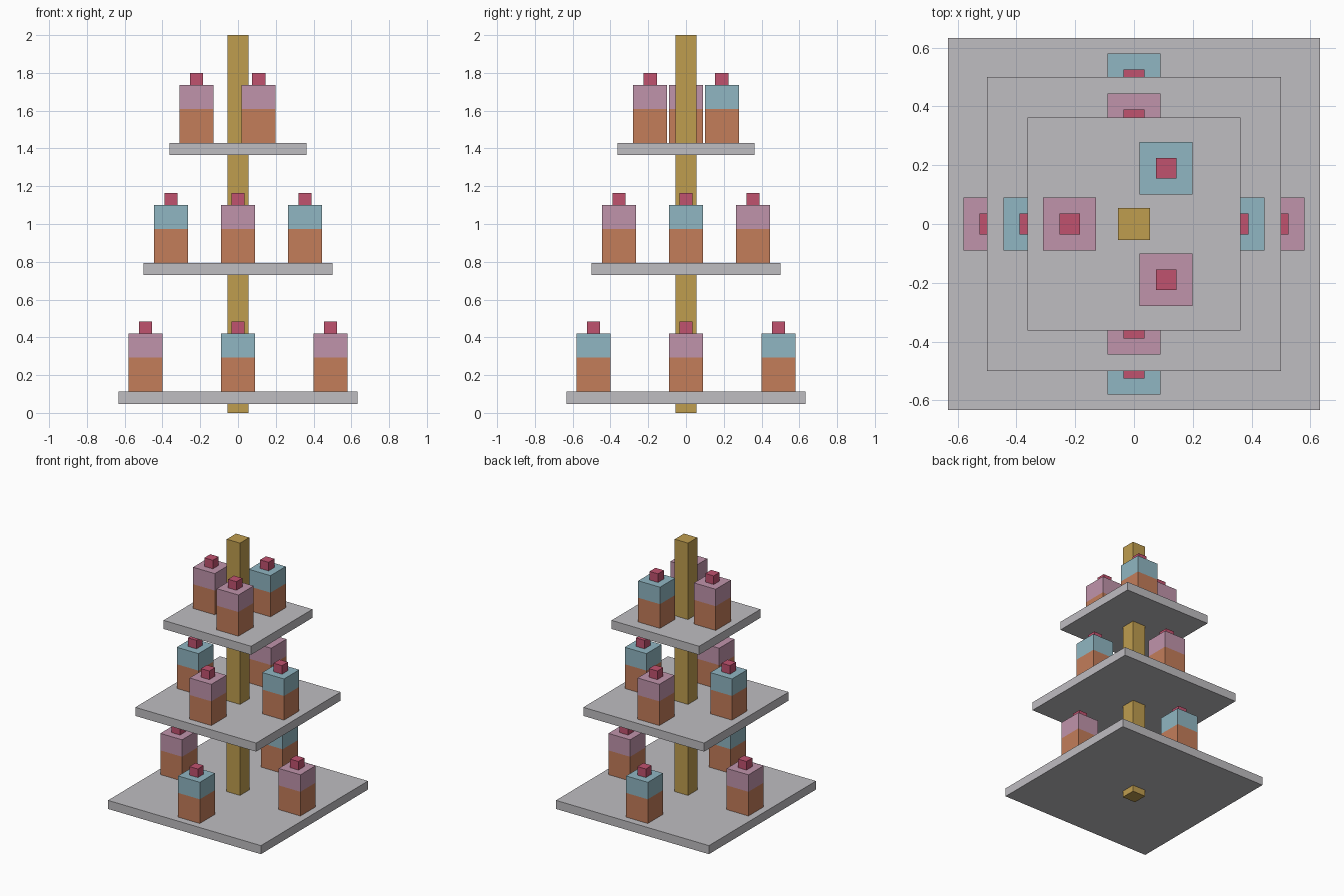
import bpy
import bmesh
import math
from mathutils import Matrix, Vector

cube = bpy.data.objects.get("Cube")
if cube:
    bpy.data.objects.remove(cube, do_unlink=True)


def material(name, rgb):
    """Flat material from 0-255 sRGB values, stored as linear."""
    lin = [(c / 255 / 12.92) if c / 255 <= 0.04045
           else ((c / 255 + 0.055) / 1.055) ** 2.4 for c in rgb]
    m = bpy.data.materials.new(name)
    m.use_nodes = True
    m.diffuse_color = (*lin, 1)
    bsdf = next(n for n in m.node_tree.nodes if n.type == 'BSDF_PRINCIPLED')
    bsdf.inputs["Base Color"].default_value = (*lin, 1)
    bsdf.inputs["Roughness"].default_value = 0.7
    return m


GREY = material("plate grey", (191, 189, 193))
GOLD = material("pole gold", (191, 157, 79))
CAKE = material("cake brown", (195, 125, 90))
PINK = material("pink icing", (192, 148, 171))
BLUE = material("blue icing", (144, 182, 194))
CHERRY = material("cherry red", (192, 82, 111))


def box(name, x, y, z0, z1, width, mat):
    """Square block standing between heights z0 and z1."""
    bm = bmesh.new()
    bmesh.ops.create_cube(bm, size=1, matrix=Matrix.Diagonal((width, width, z1 - z0, 1)))
    mesh = bpy.data.meshes.new(name)
    bm.to_mesh(mesh)
    bm.free()
    mesh.materials.append(mat)
    ob = bpy.data.objects.new(name, mesh)
    ob.location = Vector((x, y, (z0 + z1) / 2))
    bpy.context.collection.objects.link(ob)
    return ob


def cupcake(name, x, y, z, icing):
    """Cake, icing layer and cherry stacked on a plate."""
    box(name + "_cake", x, y, z, z + 0.181, 0.18, CAKE)
    box(name + "_icing", x, y, z + 0.181, z + 0.308, 0.18, icing)
    box(name + "_cherry", x, y, z + 0.308, z + 0.372, 0.07, CHERRY)


# Central pole
box("pole", 0, 0, 0, 2, 0.11, GOLD)

# Tiers: name, plate width, plate top, ring radius, first angle, icings in turn
tiers = [
    ("lower", 1.266, 0.112, 0.49, 0, (PINK, BLUE, PINK, BLUE)),
    ("middle", 1.0, 0.793, 0.354, 0, (BLUE, PINK, BLUE, PINK)),
    ("upper", 0.725, 1.428, 0.219, 60, (BLUE, PINK, PINK)),
]
for name, width, top, radius, start, icings in tiers:
    box(name + "_plate", 0, 0, top - 0.064, top, width, GREY)
    for i, icing in enumerate(icings):
        a = math.radians(start + i * 360 / len(icings))
        cupcake(f"{name}_cupcake_{i + 1}", radius * math.cos(a),
                radius * math.sin(a), top, icing)
